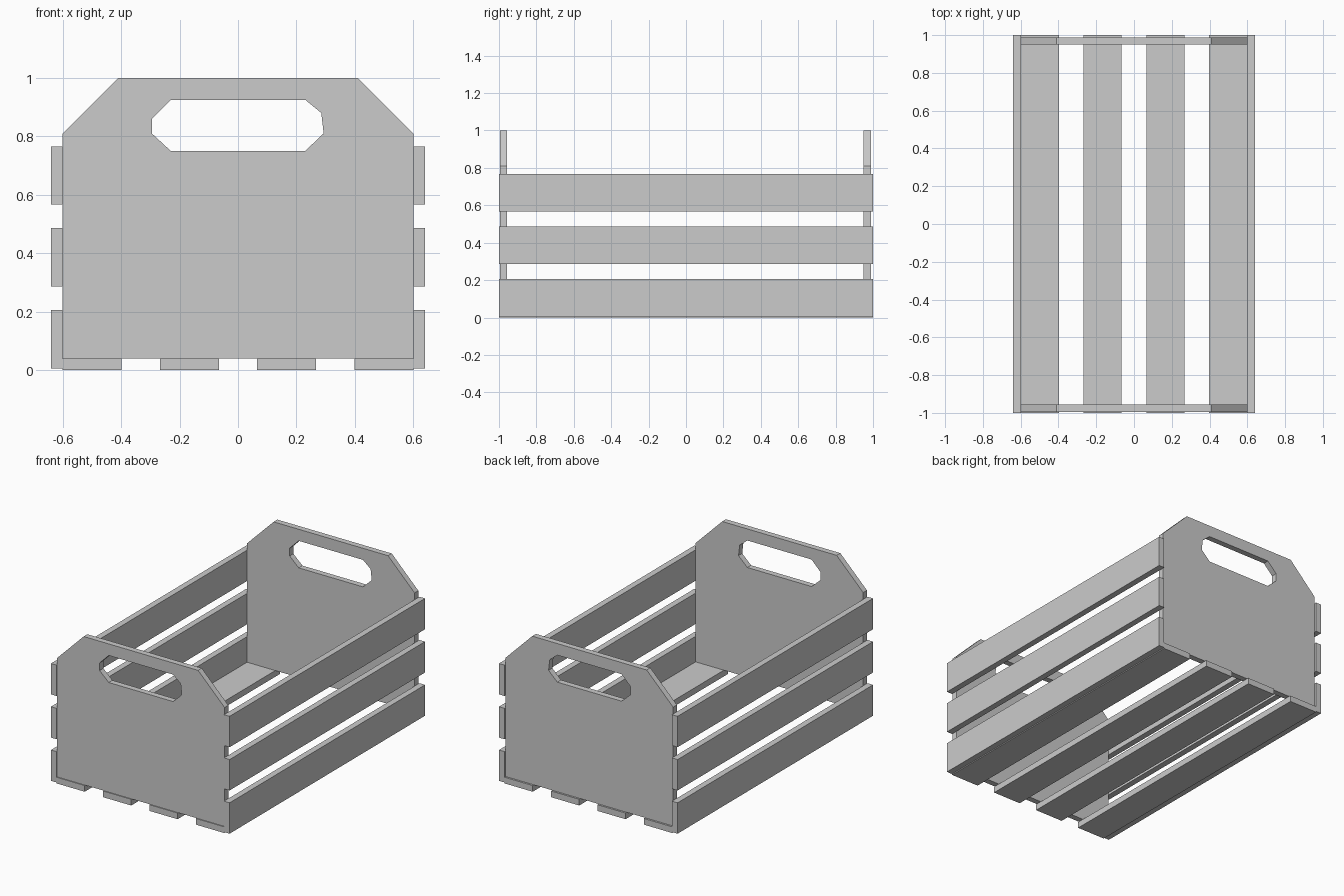
import bpy
import bmesh

if "Cube" in bpy.data.objects:
    bpy.data.objects.remove(bpy.data.objects["Cube"], do_unlink=True)

# One plain grey for the whole crate
grey = bpy.data.materials.new("plain_grey")
grey.use_nodes = True
colour = (0.6, 0.6, 0.6, 1)
grey.diffuse_color = colour
grey.node_tree.nodes["Principled BSDF"].inputs["Base Color"].default_value = colour


def finish(bm, name):
    bmesh.ops.recalc_face_normals(bm, faces=bm.faces)
    mesh = bpy.data.meshes.new(name)
    bm.to_mesh(mesh)
    bm.free()
    mesh.materials.append(grey)
    obj = bpy.data.objects.new(name, mesh)
    bpy.context.collection.objects.link(obj)
    return obj


def slat(name, x, y, z):
    """Box spanning the (low, high) pair on each axis."""
    bm = bmesh.new()
    bmesh.ops.create_cube(bm, size=1)
    for v in bm.verts:
        v.co = [(lo + hi) / 2 + c * (hi - lo) for c, (lo, hi) in zip(v.co, (x, y, z))]
    return finish(bm, name)


def end_panel(name, y, thickness):
    """Board with clipped top corners and an eight-sided handle hole."""
    outline = [(-0.6, 0.04), (0.6, 0.04), (0.6, 0.81),
               (0.41, 1), (-0.41, 1), (-0.6, 0.81)]
    handle = [(-0.23, 0.75), (0.23, 0.75), (0.293, 0.81), (0.285, 0.88),
              (0.23, 0.925), (-0.23, 0.925), (-0.295, 0.86), (-0.295, 0.81)]
    bm = bmesh.new()
    for loop in (outline, handle):
        verts = [bm.verts.new((x, y, z)) for x, z in loop]
        for a, b in zip(verts, verts[1:] + verts[:1]):
            bm.edges.new((a, b))
    bmesh.ops.triangle_fill(bm, edges=bm.edges[:], use_beauty=True)
    back = bmesh.ops.extrude_face_region(bm, geom=bm.faces[:], use_keep_orig=True)
    moved = [g for g in back["geom"] if isinstance(g, bmesh.types.BMVert)]
    bmesh.ops.translate(bm, verts=moved, vec=(0, thickness, 0))
    return finish(bm, name)


# End boards with handles
end_panel("front_panel", -0.994, 0.038)
end_panel("back_panel", 0.95, 0.038)

length = (-1, 1)

# Floor slats
for i, x in enumerate((-0.6, -0.267, 0.065, 0.398)):
    slat(f"floor_slat_{i + 1}", (x, x + 0.202), length, (0, 0.04))

# Side slats, three on each side
for i, z in enumerate((0.006, 0.286, 0.566)):
    slat(f"right_slat_{i + 1}", (-0.64, -0.6), length, (z, z + 0.2))
    slat(f"left_slat_{i + 1}", (0.6, 0.64), length, (z, z + 0.2))
